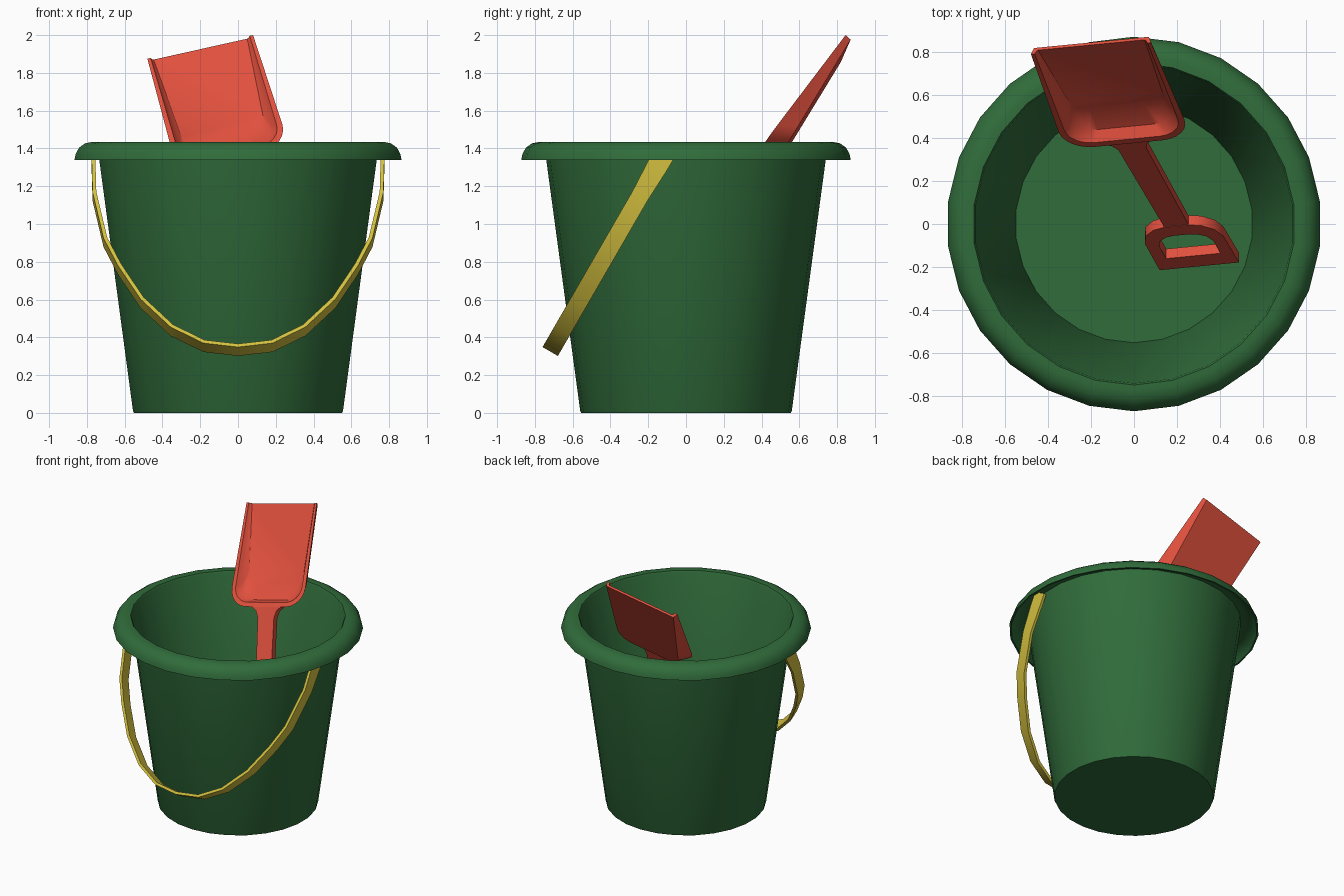
import bpy, bmesh, math
from mathutils import Vector, Matrix

cube = bpy.data.objects.get("Cube")
if cube:
    bpy.data.objects.remove(cube)


def material(name, rgb):
    m = bpy.data.materials.new(name)
    m.use_nodes = True
    color = (*rgb, 1)
    m.diffuse_color = color
    m.node_tree.nodes["Principled BSDF"].inputs["Base Color"].default_value = color
    return m


GREEN = material("green plastic", (.03, .15, .043))
RED = material("red plastic", (.75, .08, .047))
YELLOW = material("yellow plastic", (.66, .53, .05))


def finish(bm, name, mat, angle=40):
    bmesh.ops.recalc_face_normals(bm, faces=bm.faces)
    me = bpy.data.meshes.new(name)
    bm.to_mesh(me)
    bm.free()
    ob = bpy.data.objects.new(name, me)
    bpy.context.collection.objects.link(ob)
    me.materials.append(mat)
    bpy.ops.object.select_all(action='DESELECT')
    ob.select_set(True)
    bpy.context.view_layer.objects.active = ob
    bpy.ops.object.shade_smooth_by_angle(angle=math.radians(angle))
    return ob


def bridge(bm, a, b, closed=False):
    n = len(a)
    for i in range(n if closed else n - 1):
        j = (i + 1) % n
        bm.faces.new((a[i], a[j], b[j], b[i]))


# Bucket: thin wall with a hollow rolled rim, turned around z
profile = [(0, 0), (.555, 0), (.56, .01), (.748, 1.4), (.8, 1.4), (.84, 1.38),
           (.86, 1.34), (.872, 1.34), (.866, 1.37), (.847, 1.405), (.815, 1.427),
           (.78, 1.434), (.75, 1.434), (.742, 1.42), (.553, .015), (0, .015)]
bm = bmesh.new()
verts = [bm.verts.new((0, r, z)) for r, z in profile]
edges = [bm.edges.new(pair) for pair in zip(verts, verts[1:])]
bmesh.ops.spin(bm, geom=verts + edges, cent=(0, 0, 0), axis=(0, 0, 1),
               angle=math.tau, steps=26)
bmesh.ops.remove_doubles(bm, verts=bm.verts, dist=.0005)
finish(bm, "bucket", GREEN)

# Carrying handle: flat band bent in a plane leaning forward
half = [(.775, 1.42), (.775, 1.34), (.77, 1.17), (.712, .926), (.637, .783),
        (.516, .603), (.357, .455), (.183, .37)]
path = [(-x, z) for x, z in half] + [(0, .349)] + [(x, z) for x, z in reversed(half)]
lean = math.radians(30)
across = Vector((0, math.cos(lean), -math.sin(lean)))
points = []
for x, z in path:
    zc = z - .024
    points.append(Vector((x, -.72 + (zc - .323) * math.tan(lean), zc)))
bm = bmesh.new()
sections = []
for i, p in enumerate(points):
    tangent = points[min(i + 1, len(points) - 1)] - points[max(i - 1, 0)]
    inward = across.cross(tangent).normalized()
    if inward.dot(Vector((0, 0, 1.4)) - p) < 0:
        inward.negate()
    w = .047 if 2 <= i < len(points) - 2 else .056
    sections.append([bm.verts.new(p + across * s * w + inward * t)
                     for s, t in ((-1, 0), (1, 0), (1, .02), (-1, .02))])
for a, b in zip(sections, sections[1:]):
    bridge(bm, a, b, True)
bm.faces.new(sections[0])
bm.faces.new(sections[-1])
finish(bm, "carrying_handle", YELLOW, 30)

# Shovel frames: blade and shaft share the width direction
wide = Vector((.972, .095, .217)).normalized()
tip = Vector((-.2, .8175, 1.9375))


def frame(down):
    down = (down - wide * down.dot(wide)).normalized()
    return down, down.cross(wide).normalized() * -1


blade_down, blade_up = frame(Vector((.25, -.585, -.772)))
if blade_up.z < 0:
    blade_up.negate()

# Shovel blade: open-ended tray that deepens towards the shaft
bm = bmesh.new()


def tray_ring(w0, w1, length, radius, depth0, depth1):
    pts = [(w0, 0)]
    for k in range(7):
        a = math.pi / 2 * k / 6
        pts.append((w1 - radius + radius * math.cos(a),
                    length - radius + radius * math.sin(a)))
    pts += [(-w, s) for w, s in reversed(pts)]
    return [bm.verts.new(tip + wide * w + blade_down * s
                         - blade_up * (depth0 + (depth1 - depth0) * s / length))
            for w, s in pts]


rings = [tray_ring(.275, .25, .66, .11, .035, .1),
         tray_ring(.288, .302, .755, .14, 0, 0),
         tray_ring(.27, .272, .722, .115, 0, 0),
         tray_ring(.262, .25, .69, .115, .016, .05),
         tray_ring(.255, .225, .58, .11, .02, .08)]
for a, b in zip(rings, rings[1:]):
    bridge(bm, a, b)
bm.faces.new(rings[0])
bm.faces.new(rings[-1])
bm.faces.new([r[0] for r in rings] + [r[-1] for r in reversed(rings)])
finish(bm, "shovel_blade", RED)

# Shovel shaft and grip lie in a steeper plane
neck = tip + blade_down * .73
grip_end = Vector((.325, -.195, .13))
shaft_down, shaft_up = frame(grip_end - neck)
if shaft_up.z < 0:
    shaft_up.negate()


def mirrored(pts):
    return pts + [(-w, t) for w, t in reversed(pts)]


def layer(bm, pts, depth):
    return [bm.verts.new(neck + wide * w + shaft_down * t - shaft_up * depth)
            for w, t in pts]


shaft = mirrored([(.15, 0), (.085, .05), (.066, .1), (.058, 1.0)])
bm = bmesh.new()
front, back = layer(bm, shaft, .002), layer(bm, shaft, .048)
bridge(bm, front, back, True)
bm.faces.new(front)
bm.faces.new(back)
finish(bm, "shovel_shaft", RED, 30)

# Grip: D-shaped loop with a hand hole
outer = mirrored([(.06, .965), (.115, .985), (.165, 1.04), (.188, 1.12), (.19, 1.417)])
inner = mirrored([(.04, 1.065), (.075, 1.075), (.11, 1.105), (.13, 1.16), (.13, 1.3)])
bm = bmesh.new()
loops = [layer(bm, pts, d) for pts, d in ((outer, 0), (outer, .05), (inner, .05), (inner, 0))]
for i in range(4):
    bridge(bm, loops[i], loops[(i + 1) % 4], True)
finish(bm, "shovel_grip", RED, 30)
